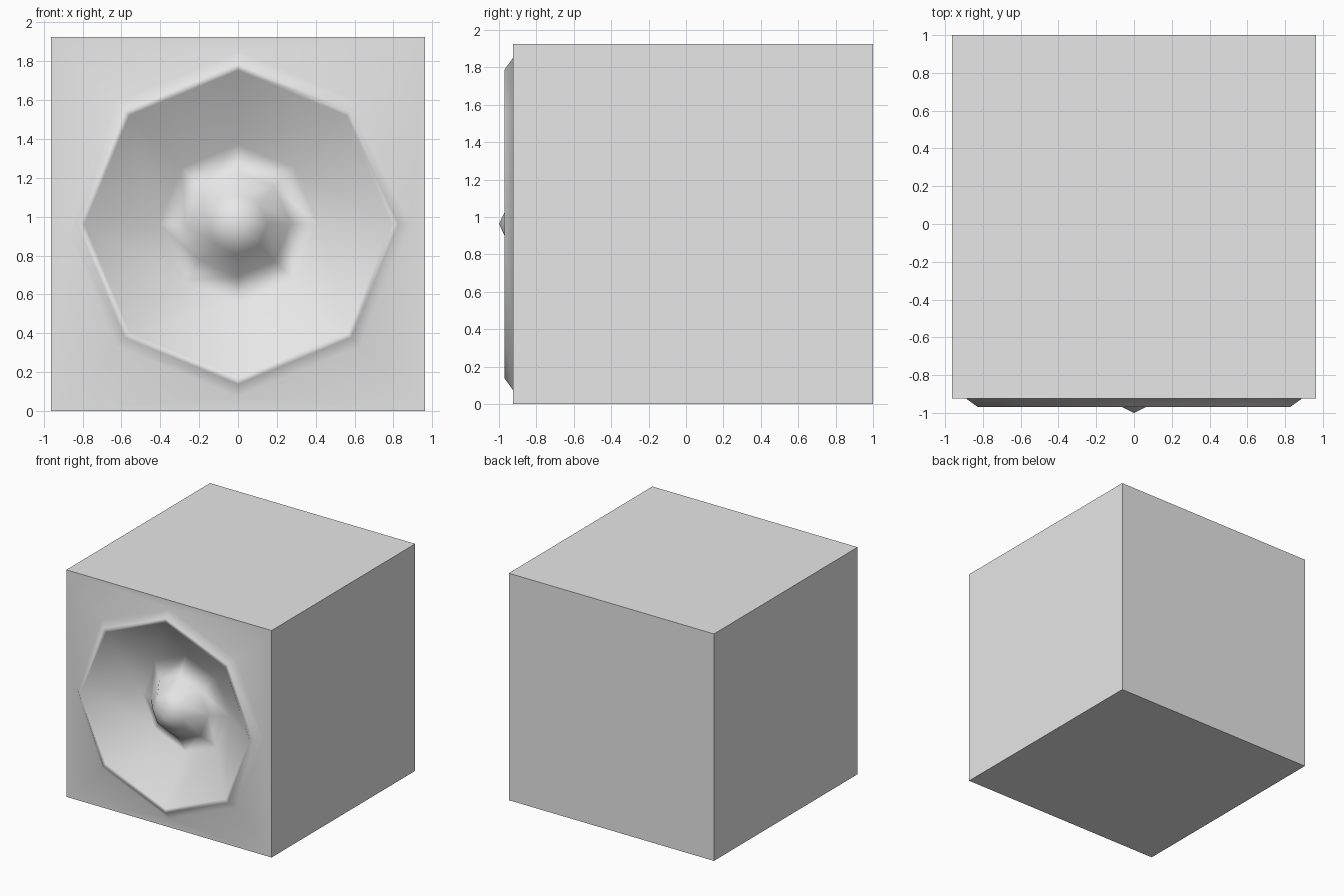
import bpy, bmesh, math
from mathutils import Vector

old = bpy.data.objects.get("Cube")
if old:
    bpy.data.objects.remove(old)

HALF, FRONT, BACK = 0.9625, -0.925, 1.0
SIDES = 8

# Radius and depth of each octagonal ring, rim to dome
PROFILE = [(0.888, FRONT), (0.825, -0.97), (0.79, -0.97), (0.41, -0.70),
           (0.27, -0.78), (0.155, -0.925)]
TIP = -1.0

grey = bpy.data.materials.new("light grey")
grey.use_nodes = True
colour = (0.8, 0.8, 0.8, 1)
grey.diffuse_color = colour
grey.node_tree.nodes["Principled BSDF"].inputs["Base Color"].default_value = colour

bm = bmesh.new()

# Cabinet, open at the front
bmesh.ops.create_cube(bm, size=1)
for v in bm.verts:
    v.co = Vector((v.co.x * 2 * HALF,
                   FRONT if v.co.y < 0 else BACK,
                   (v.co.z + 0.5) * 2 * HALF))
front = min(bm.faces, key=lambda f: f.calc_center_median().y)
square = list(front.edges)
bmesh.ops.delete(bm, geom=[front], context='FACES_ONLY')

# Octagonal rim, cone and dome
def ring(radius, y):
    angles = [math.tau * i / SIDES for i in range(SIDES)]
    return [bm.verts.new((radius * math.cos(a), y, HALF + radius * math.sin(a)))
            for a in angles]

rings = [ring(r, y) for r, y in PROFILE]
for outer, inner in zip(rings, rings[1:]):
    for i in range(SIDES):
        j = (i + 1) % SIDES
        bm.faces.new((outer[i], outer[j], inner[j], inner[i]))
tip = bm.verts.new((0, TIP, HALF))
last = rings[-1]
for i in range(SIDES):
    bm.faces.new((last[i], last[(i + 1) % SIDES], tip))

# Front panel between the square edge and the rim
rim = [bm.edges.get((rings[0][i], rings[0][(i + 1) % SIDES])) for i in range(SIDES)]
bmesh.ops.triangle_fill(bm, edges=square + rim, use_beauty=True,
                        normal=Vector((0, -1, 0)))

# Smooth dish, sharp cabinet corners
bmesh.ops.recalc_face_normals(bm, faces=bm.faces)
for f in bm.faces:
    f.smooth = True
for e in bm.edges:
    e.smooth = e.calc_face_angle(0) < math.radians(75)

mesh = bpy.data.meshes.new("speaker_box")
bm.to_mesh(mesh)
bm.free()
mesh.materials.append(grey)
box = bpy.data.objects.new("speaker_box", mesh)
bpy.context.collection.objects.link(box)

# Area-weighted normals keep the large faces even
weighted = box.modifiers.new("even_shading", 'WEIGHTED_NORMAL')
weighted.keep_sharp = True
